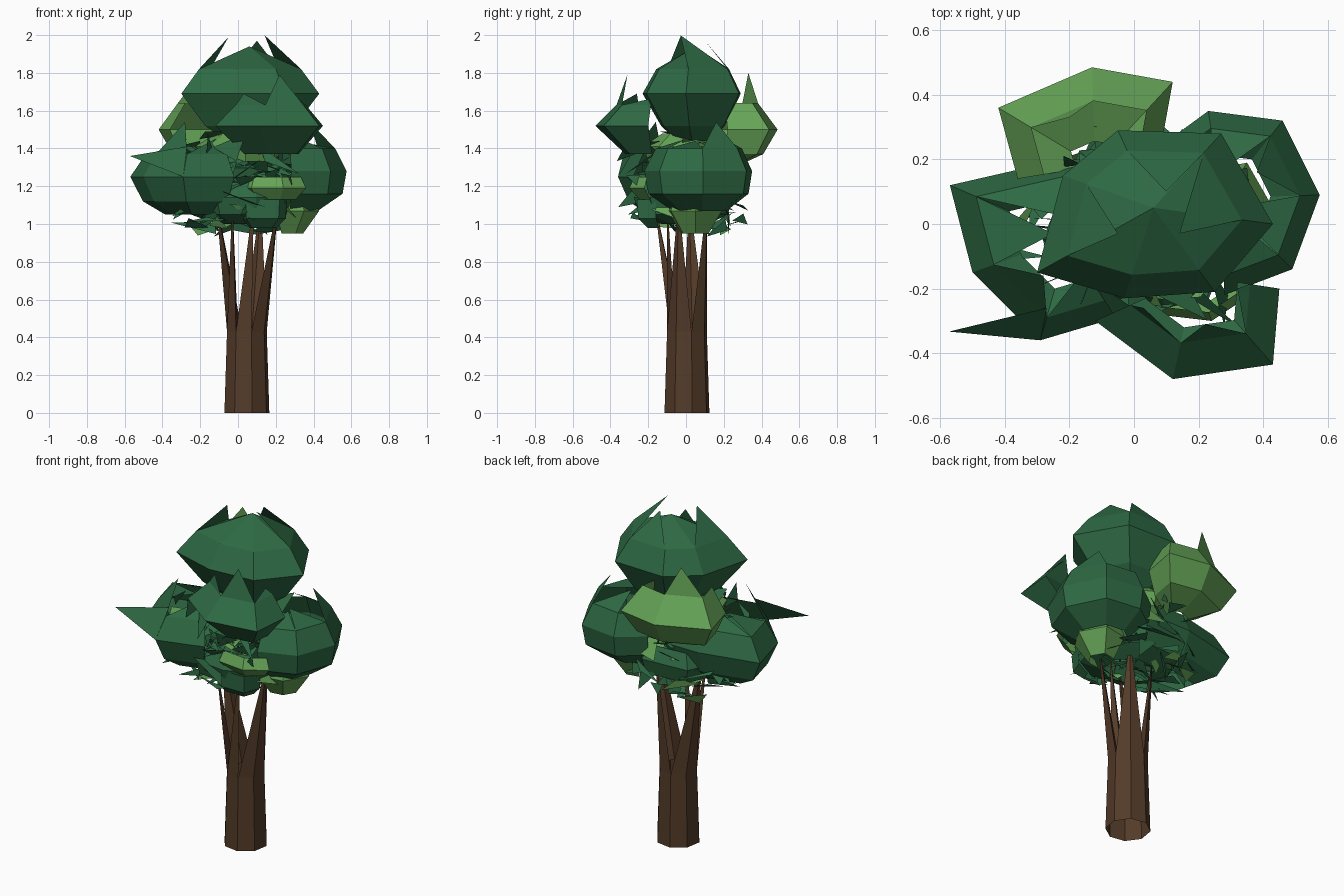
import bpy, math, random
from mathutils import Vector

if "Cube" in bpy.data.objects:
    bpy.data.objects.remove(bpy.data.objects["Cube"])

random.seed(4)


def material(name, col):
    m = bpy.data.materials.new(name)
    m.diffuse_color = (*col, 1)
    m.use_nodes = True
    m.node_tree.nodes["Principled BSDF"].inputs["Base Color"].default_value = m.diffuse_color
    return m


BARK = material("bark", (0.088, 0.044, 0.022))
DARK = material("dark_leaf", (0.027, 0.142, 0.057))
LIGHT = material("light_leaf", (0.13, 0.37, 0.095))


def make(name, verts, faces, mat):
    me = bpy.data.meshes.new(name)
    me.from_pydata([tuple(v) for v in verts], [], faces)
    me.materials.append(mat)
    ob = bpy.data.objects.new(name, me)
    bpy.context.collection.objects.link(ob)
    return ob


def shell(name, mat, centre, outline, levels, spikes=(), closed=True, rim=None):
    """Faceted leaf clump: an outline scaled about a centre at each level.
    A level scale of 0 is an apex; spikes are (edge index, tip) on the rim level."""
    c = Vector(centre)
    n = len(outline)
    verts, faces, rings = [], [], []
    for s, z in levels:
        start = len(verts)
        if s == 0:
            verts.append((c.x, c.y, z))
            rings.append([start] * n)
        else:
            for p in outline:
                q = c + (Vector(p) - c) * s
                verts.append((q.x, q.y, z))
            rings.append(list(range(start, start + n)))
    last = n if closed else n - 1
    for a, b in zip(rings, rings[1:]):
        for i in range(last):
            j = (i + 1) % n
            faces.append(list(dict.fromkeys((a[i], a[j], b[j], b[i]))))
    top = rings[-1 if rim is None else rim]
    for i, tip in spikes:
        verts.append(tip)
        faces.append((top[i], top[(i + 1) % n], len(verts) - 1))
    return make(name, verts, faces, mat)


# trunk: open eight-sided taper
def ring(r, z, cx=0.047, cy=0.005):
    return [Vector((cx + r * math.cos(math.radians(13 + 45 * k)),
                    cy + r * math.sin(math.radians(13 + 45 * k)), z)) for k in range(8)]


low, high = ring(0.122, 0), ring(0.108, 0.43)
make("trunk", low + high, [(i, (i + 1) % 8, 8 + (i + 1) % 8, 8 + i) for i in range(8)], BARK)

# branches: each continues one or two sides of the trunk up to a point
branches = [((0, 1, 2), (0.12, 0.11)), ((2, 3, 4), (-0.11, 0.02)), ((4, 5), (-0.03, -0.16)),
            ((5, 6), (0.08, -0.1)), ((6, 7, 0), (0.21, -0.04))]
for b, (ks, tip) in enumerate(branches):
    outer = [high[k] for k in ks]
    mid = sum(outer, Vector()) / len(outer)
    base = outer + [mid.lerp(Vector((0.047, 0.005, 0.48)), 0.4)]
    n = len(base)
    end = [Vector((*tip, 1.08)) + (v - mid).to_2d().to_3d() * 0.08 for v in base]
    make(f"branch_{b + 1}", base + end,
         [(i, (i + 1) % n, n + (i + 1) % n, n + i) for i in range(n)], BARK)

# crown clump at the top
shell("crown_leaves", DARK, (0.06, 0.05),
      [(-0.30, -0.15), (-0.03, -0.23), (0.25, -0.21), (0.43, 0.0), (0.27, 0.28), (-0.05, 0.29), (-0.22, 0.15)],
      [(0.35, 1.44), (0.65, 1.52), (1, 1.69), (0.74, 1.82), (0, 1.94)],
      [(6, (-0.05, -0.03, 1.99)), (3, (0.14, -0.03, 2.0)), (4, (0.1, 0.1, 1.97))], rim=3)

# front clump, open at the back, with a pointed hood
shell("front_leaves", DARK, (0.19, -0.16),
      [(-0.12, -0.3), (0.12, -0.48), (0.43, -0.435), (0.45, -0.2)],
      [(0.5, 1.37), (1, 1.52), (0.65, 1.63)],
      [(0, (0.03, -0.26, 1.69)), (1, (0.22, -0.31, 1.79)), (2, (0.32, -0.2, 1.66))], closed=False)

# pale back clump, a curved band open at the top
shell("back_leaves", LIGHT, (-0.12, 0.18),
      [(-0.36, 0.14), (-0.42, 0.36), (-0.13, 0.485), (0.12, 0.44), (0.08, 0.22)],
      [(0.25, 1.3), (0.75, 1.37), (1, 1.5), (0.66, 1.64)],
      [(1, (-0.2, 0.33, 1.8))], closed=False)

# left clump
shell("left_leaves", DARK, (-0.2, -0.04),
      [(0.0, 0.2), (-0.22, 0.2), (-0.57, 0.12), (-0.5, -0.15), (-0.29, -0.36), (-0.02, -0.28)],
      [(0.5, 1.05), (0.82, 1.12), (1, 1.25), (0.78, 1.37)],
      [(3, (-0.28, -0.16, 1.54)), (1, (-0.2, 0.02, 1.44)), (4, (-0.12, -0.1, 1.45)),
       (2, (-0.25, -0.03, 1.41))], closed=False)
make("left_leaf_points", [(-0.29, -0.36, 1.25), (-0.27, -0.26, 1.41), (-0.573, -0.333, 1.36)],
     [(0, 1, 2)], DARK)

# right clump
shell("right_leaves", DARK, (0.27, 0.08),
      [(0.28, -0.22), (0.49, -0.14), (0.575, 0.09), (0.46, 0.32), (0.23, 0.35), (0.08, 0.24)],
      [(0.5, 1.07), (0.93, 1.16), (1, 1.28), (0.8, 1.4)],
      [(2, (0.38, 0.16, 1.54)), (0, (0.33, 0.0, 1.45)), (3, (0.25, 0.15, 1.48)),
       (1, (0.3, 0.05, 1.44))], closed=False)

# heart of the tree, closing off the underside
shell("inner_leaves", DARK, (0.04, 0.0),
      [(-0.3, -0.05), (-0.12, -0.26), (0.1, -0.29), (0.27, -0.2), (0.33, 0.06), (0.12, 0.26), (-0.18, 0.24)],
      [(0.45, 1.0), (0.85, 1.05), (0.95, 1.14), (0.8, 1.22)])

# small pale clumps
shell("low_pale_leaves", LIGHT, (0.26, 0.05),
      [(0.2, -0.1), (0.35, -0.08), (0.43, 0.05), (0.35, 0.19), (0.2, 0.16)],
      [(0.5, 0.95), (1, 1.07), (0.8, 1.15)], closed=False)
shell("middle_pale_leaves", LIGHT, (0.18, -0.12),
      [(0.02, -0.18), (0.07, -0.28), (0.24, -0.3), (0.36, -0.22)],
      [(0.7, 1.13), (1, 1.19), (0.85, 1.25)], closed=False)
shell("upper_pale_leaves", LIGHT, (0.04, 0.0),
      [(-0.26, 0.05), (-0.18, -0.18), (0.04, -0.25), (0.22, -0.16), (0.25, 0.08), (0.0, 0.22)],
      [(0.8, 1.33), (0.9, 1.41), (0.5, 1.48)])
shell("low_front_leaves", DARK, (0.12, -0.12),
      [(0.02, -0.18), (0.04, -0.26), (0.22, -0.26), (0.26, -0.16)],
      [(0.6, 0.98), (0.95, 1.03), (1, 1.13)], closed=False)

# ragged loose leaves around the underside and middle
for name, mat, count in (("loose_dark_leaves", DARK, 150), ("loose_pale_leaves", LIGHT, 35)):
    verts, faces = [], []
    for _ in range(count):
        a, r = random.uniform(0, math.tau), random.uniform(0.03, 0.27)
        p = Vector((0.02 + r * 1.2 * math.cos(a), r * math.sin(a), random.uniform(1.0, 1.42)))
        for _ in range(3):
            verts.append(p + Vector((random.uniform(-.13, .13), random.uniform(-.11, .11),
                                     random.uniform(-.08, .08))))
        k = len(verts)
        faces.append((k - 3, k - 2, k - 1))
    make(name, verts, faces, mat)
